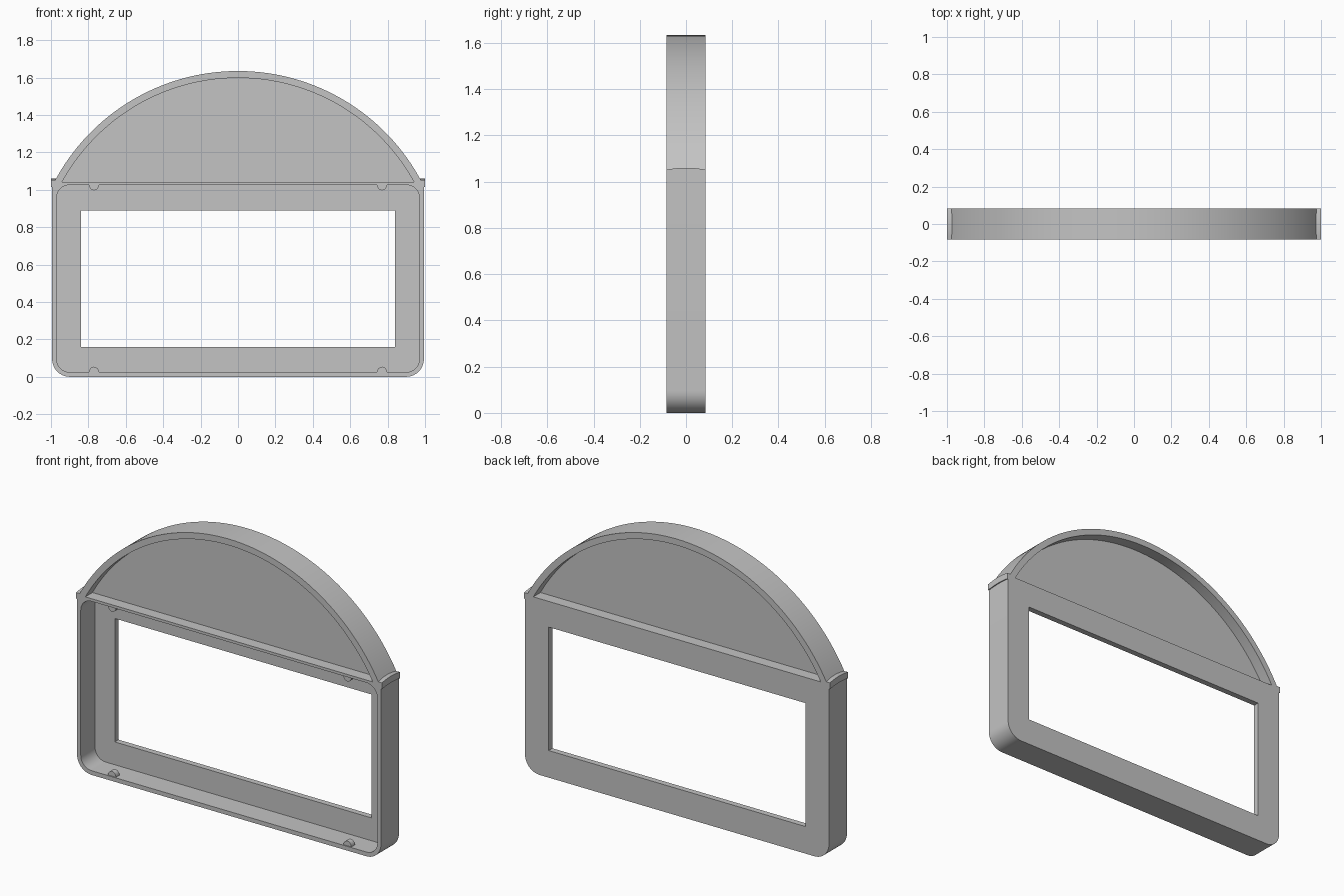
import bpy
import bmesh
from math import sin, cos, pi, sqrt, acos, radians

cube = bpy.data.objects.get("Cube")
if cube:
    bpy.data.objects.remove(cube, do_unlink=True)

grey = bpy.data.materials.new("plain grey")
grey.use_nodes = True
grey.diffuse_color = (0.55, 0.55, 0.55, 1)
grey.node_tree.nodes["Principled BSDF"].inputs["Base Color"].default_value = grey.diffuse_color

HALF = 0.084        # half of the overall depth
FLOOR = 0.049       # y where the back plate begins
SHELF = 1.042       # height where the arch stands on the frame
ARC_Z = 0.525       # centre height of the arch circles
R_OUT, R_IN = 1.11, 1.073
parts = []


def slab(name, outlines, lo, hi, axis="Y"):
    """Extrude flat outlines (first solid, others holes) from lo to hi along an axis."""
    curve = bpy.data.curves.new(name, "CURVE")
    curve.dimensions = "2D"
    curve.fill_mode = "BOTH"
    curve.extrude = (hi - lo) / 2
    for pts in outlines:
        spline = curve.splines.new("POLY")
        spline.points.add(len(pts) - 1)
        for p, (a, b) in zip(spline.points, pts):
            p.co = (a, b, 0, 1)
        spline.use_cyclic_u = True
    temp = bpy.data.objects.new(name + "_outline", curve)
    mesh = bpy.data.meshes.new_from_object(temp)
    bpy.data.objects.remove(temp)
    bpy.data.curves.remove(curve)
    mesh.name = name
    mid = (lo + hi) / 2
    bm = bmesh.new()
    bm.from_mesh(mesh)
    for v in bm.verts:
        a, b, d = v.co
        v.co = (a, mid + d, b) if axis == "Y" else (mid + d, a, b)
    bmesh.ops.remove_doubles(bm, verts=bm.verts, dist=0.0001)
    bmesh.ops.recalc_face_normals(bm, faces=bm.faces)
    bm.to_mesh(mesh)
    bm.free()
    mesh.materials.clear()
    mesh.materials.append(grey)
    obj = bpy.data.objects.new(name, mesh)
    bpy.context.scene.collection.objects.link(obj)
    parts.append(obj)
    return obj


def rounded(w, z0, z1, r_low, r_high, n=10):
    """Rectangle outline with rounded corners; zero radius leaves a corner square."""
    pts = []
    corners = [(1, z1, r_high), (-1, z1, r_high), (-1, z0, r_low), (1, z0, r_low)]
    for k, (sx, z, r) in enumerate(corners):
        cx = sx * (w - r)
        cz = z - r if z == z1 else z + r
        for i in range(n + 1 if r else 1):
            t = (k + i / n) * pi / 2
            pts.append((cx + r * cos(t), cz + r * sin(t)) if r else (sx * w, z))
    return pts


def arc(r, n=64):
    """Arc of the arch from right to left, ending on the shelf."""
    half = acos((SHELF - ARC_Z) / r)
    return [(r * sin(half * (1 - 2 * i / n)), ARC_Z + r * cos(half * (1 - 2 * i / n)))
            for i in range(n + 1)]


# Lower frame: open-fronted tray with a window through its back
body = rounded(0.994, 0, SHELF, 0.095, 0)
cavity = rounded(0.97, 0.025, 1.026, 0.07, 0.07)
window = rounded(0.84, 0.16, 0.89, 0, 0)
slab("frame_rim", [body, cavity], -HALF, FLOOR)
slab("frame_back_plate", [body, window], FLOOR, HALF)

# Arched top: band and recessed panel
slab("arch_band", [arc(R_OUT) + arc(R_IN)[::-1]], -HALF, HALF)
slab("arch_panel", [arc(R_IN + 0.002)], -0.017, 0.017)

# Crowned ears at the shoulders and retaining nubs inside the tray
steps = [i / 8 - 1 for i in range(17)]
ear = [(HALF * s, 1.06 - 0.008 * s * s) for s in steps]
ear += [(HALF * s, 1.021 - 0.006 * s * s) for s in reversed(steps)]
for side, sx in (("left", 1), ("right", -1)):
    x0, x1 = sorted((sx * 0.97, sx))
    slab(side + "_ear", [ear], x0, x1, "X")
    for level, z, up in (("lower", 0.024, 1), ("upper", 1.027, -1)):
        nub = [(sx * 0.77 + 0.026 * cos(pi * i / 12), z + up * 0.03 * sin(pi * i / 12))
               for i in range(13)]
        slab(f"{side}_{level}_nub", [nub], -0.078, -0.045)

# Smooth the curved walls, keep the edges sharp
bpy.ops.object.select_all(action="DESELECT")
for obj in parts:
    obj.select_set(True)
bpy.context.view_layer.objects.active = parts[0]
bpy.ops.object.shade_smooth_by_angle(angle=radians(30))
